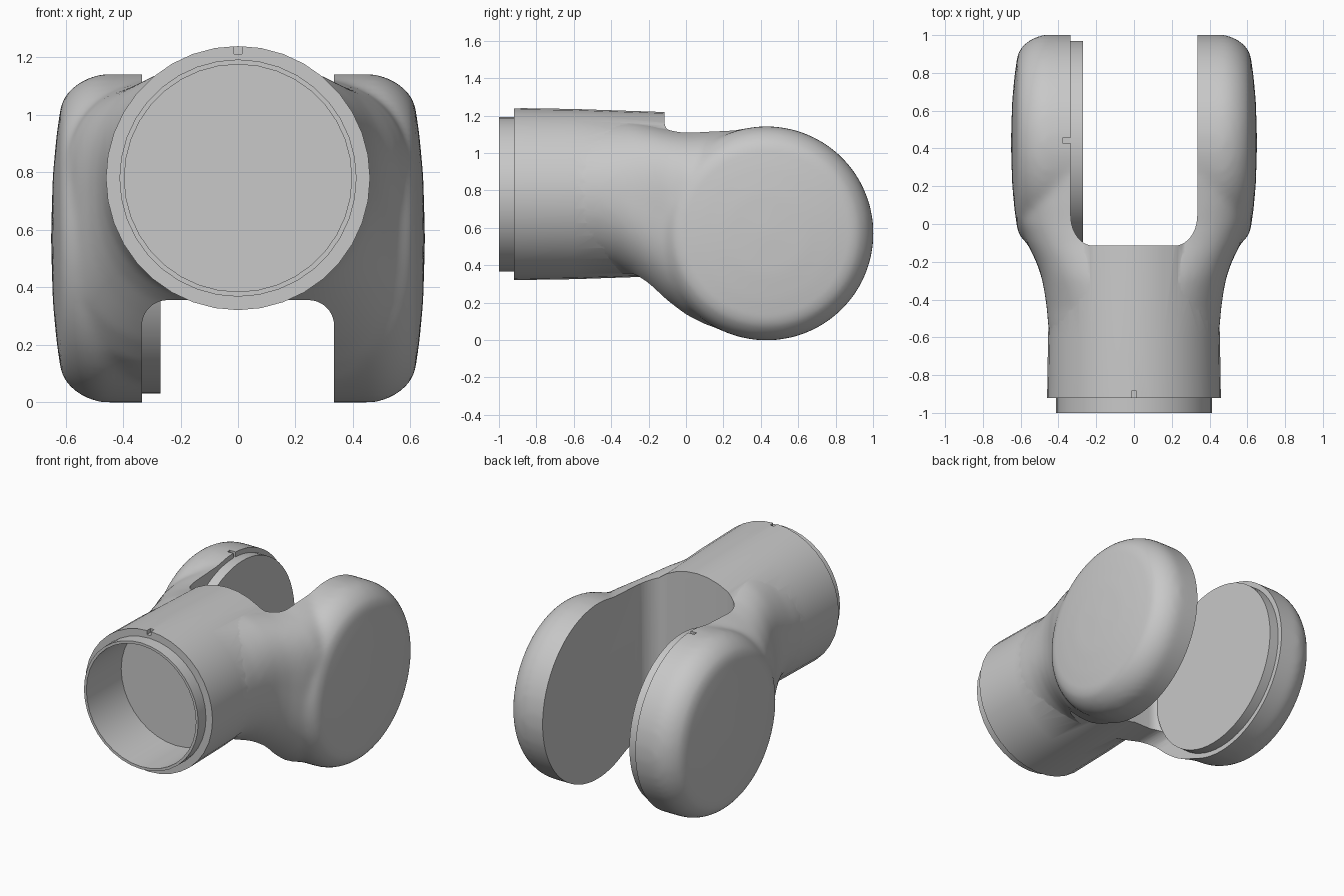
import bpy, bmesh, math
from mathutils import Vector

if "Cube" in bpy.data.objects:
    bpy.data.objects.remove(bpy.data.objects["Cube"])

grey = bpy.data.materials.new("plain_grey")
grey.diffuse_color = (0.58, 0.58, 0.58, 1)
grey.use_nodes = True
grey.node_tree.nodes["Principled BSDF"].inputs["Base Color"].default_value = grey.diffuse_color


def make(name, rings):
    """Skin a list of closed rings (equal point counts) into a solid."""
    bm = bmesh.new()
    vr = [[bm.verts.new(p) for p in ring] for ring in rings]
    n = len(vr[0])
    for a, b in zip(vr, vr[1:]):
        for i in range(n):
            j = (i + 1) % n
            bm.faces.new((a[i], a[j], b[j], b[i]))
    bm.faces.new(vr[0])
    bm.faces.new(vr[-1])
    bmesh.ops.recalc_face_normals(bm, faces=bm.faces)
    me = bpy.data.meshes.new(name)
    bm.to_mesh(me)
    bm.free()
    me.materials.append(grey)
    ob = bpy.data.objects.new(name, me)
    bpy.context.collection.objects.link(ob)
    return ob


def lathe(name, axis, centre, profile, n):
    """Revolve (radius, position) points about the x or y axis."""
    rings = []
    for r, p in profile:
        ring = []
        for i in range(n):
            t = 2 * math.pi * i / n
            u, v = r * math.cos(t), r * math.sin(t)
            ring.append(Vector((p, u, v) if axis == "x" else (u, p, v)) + Vector(centre))
        rings.append(ring)
    return make(name, rings)


def box(name, lo, hi):
    ring = lambda z: [(lo[0], lo[1], z), (hi[0], lo[1], z), (hi[0], hi[1], z), (lo[0], hi[1], z)]
    return make(name, [ring(lo[2]), ring(hi[2])])


def arch(w, start, end, rx, ry):
    """Outline of a slot with two rounded corners at 'start'."""
    s = 1 if end > start else -1
    pts = [(-w, end)]
    for k in range(11):
        t = math.pi / 2 * k / 10
        pts.append((-w + rx - rx * math.cos(t), start + s * (ry - ry * math.sin(t))))
    return pts + [(-x, y) for x, y in reversed(pts)]


def apply(ob, kind, **settings):
    m = ob.modifiers.new("step", kind)
    for k, v in settings.items():
        setattr(m, k, v)
    bpy.context.view_layer.objects.active = ob
    bpy.ops.object.modifier_apply(modifier=m.name)


def boolean(ob, other, op):
    apply(ob, "BOOLEAN", object=other, operation=op, solver="EXACT")
    bpy.data.objects.remove(other)


def smooth(ob, angle=28):
    bpy.ops.object.select_all(action="DESELECT")
    ob.select_set(True)
    bpy.context.view_layer.objects.active = ob
    bpy.ops.object.shade_smooth_by_angle(angle=math.radians(angle))


# Neck: rounded sections (y, half width, bottom, top, squareness) flaring to the fork
sections = [
    (-0.60, 0.450, 0.345, 1.215, 2.0), (-0.45, 0.462, 0.365, 1.20, 2.1),
    (-0.36, 0.474, 0.355, 1.195, 2.3), (-0.28, 0.490, 0.315, 1.185, 2.6),
    (-0.20, 0.518, 0.258, 1.165, 2.9), (-0.10, 0.567, 0.182, 1.14, 3.2),
    (0.00, 0.606, 0.115, 1.128, 3.4), (0.10, 0.616, 0.065, 1.132, 3.5),
    (0.25, 0.616, 0.020, 1.14, 3.5), (0.43, 0.616, 0.002, 1.14, 3.5),
]
rings = []
for y, a, zb, zt, e in sections:
    ring = []
    for i in range(56):
        t = 2 * math.pi * (i + 0.5) / 56
        c, s = math.cos(t), math.sin(t)
        x = a * math.copysign(abs(c) ** (2 / e), c)
        z = (zb + zt) / 2 + (zt - zb) / 2 * math.copysign(abs(s) ** (2 / e), s)
        ring.append((x, y, z))
    rings.append(ring)
body = make("fork_body", rings)

# Domed round fork ends on both sides
cheek = [(0.572, 0.2), (0.572, 0.475), (0.56, 0.52), (0.538, 0.56), (0.508, 0.593),
         (0.475, 0.615), (0.36, 0.632), (0.22, 0.645), (0.02, 0.651)]
for side in (1, -1):
    boolean(body, lathe("cheek", "x", (0, 0.43, 0.57), [(r, side * x) for r, x in cheek], 72), "UNION")

# Blend the neck softly into the fork ends
apply(body, "REMESH", mode="VOXEL", voxel_size=0.02)
apply(body, "SMOOTH", factor=0.5, iterations=10)

# Hollow under the neck between the arms
under = arch(0.335, 0.355, -0.2, 0.09, 0.09)
boolean(body, make("under_cutter", [[(x, y, z) for x, z in under] for y in (-0.58, 0.7)]), "DIFFERENCE")

# Tapered tube with a stepped, hollow spigot at the front
tube = lathe("tube", "y", (0, 0, 0.78), [
    (0.02, -0.64), (0.396, -0.64), (0.396, -1.0), (0.413, -1.0), (0.413, -0.92),
    (0.46, -0.92), (0.455, -0.6), (0.438, -0.1), (0.432, 0.1)], 36)
boolean(body, tube, "UNION")

# Slot between the arms
slot = arch(0.335, -0.115, 1.3, 0.12, 0.16)
boolean(body, make("slot_cutter", [[(x, y, z) for x, y in slot] for z in (-0.3, 1.6)]), "DIFFERENCE")

# Small alignment notches on the tube rim and the left arm
boolean(body, box("rim_notch", (-0.014, -0.95, 1.212), (0.014, -0.885, 1.3)), "DIFFERENCE")
boolean(body, box("arm_notch", (-0.378, 0.43, 1.11), (-0.3, 0.455, 1.2)), "DIFFERENCE")
for p in body.data.polygons:
    p.material_index = 0
body.data.materials.clear()
body.data.materials.append(grey)
smooth(body)

# Raised round plate on the inside of the left arm
plate = lathe("inner_plate", "x", (0, 0.43, 0.57), [(0.54, -0.345), (0.54, -0.27)], 64)
smooth(plate)
